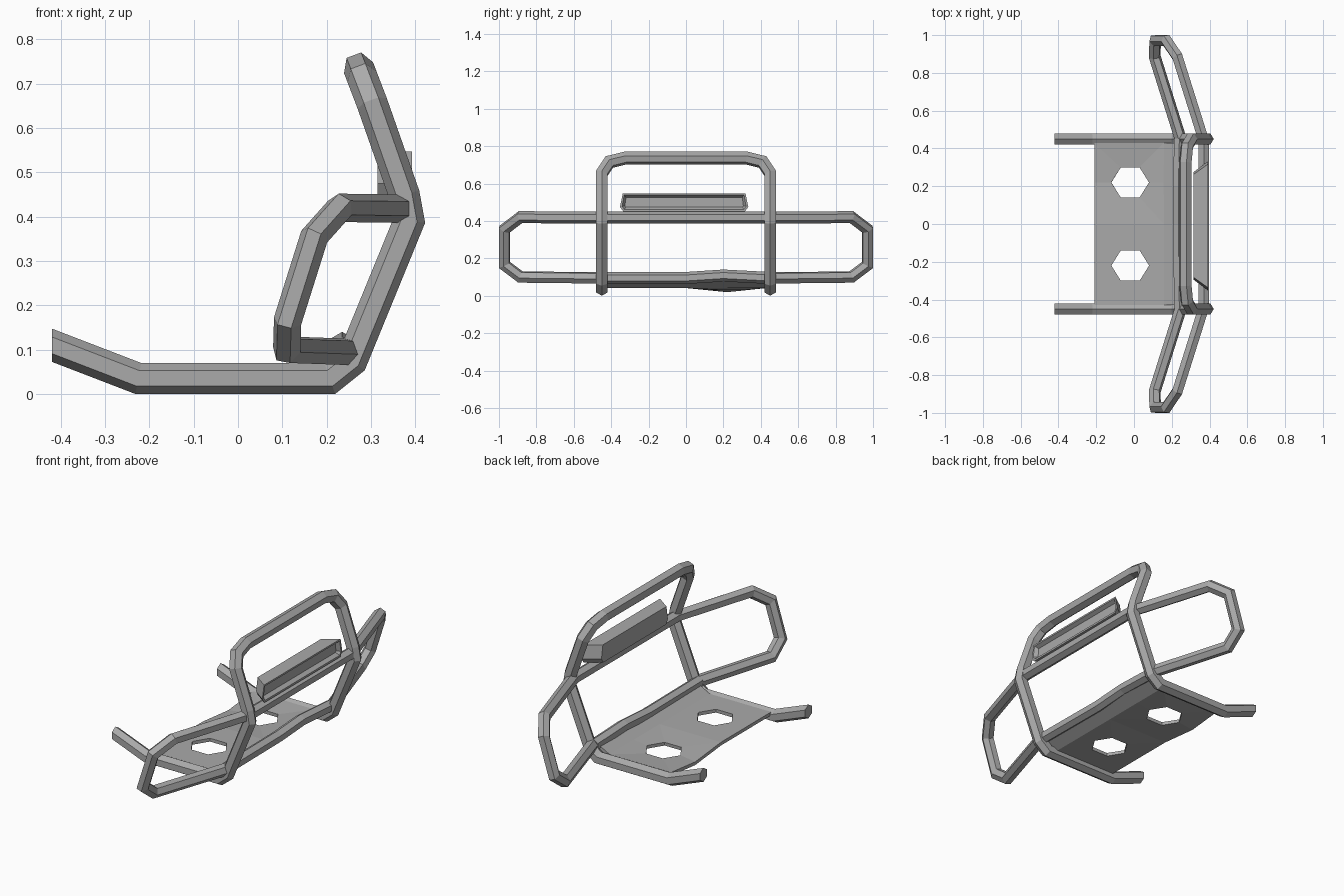
import bpy, bmesh, math
from mathutils import Vector

cube = bpy.data.objects.get("Cube")
if cube:
    bpy.data.objects.remove(cube, do_unlink=True)

steel = bpy.data.materials.new("grey steel")
steel.use_nodes = True
GREY = (0.40, 0.40, 0.40, 1)
steel.diffuse_color = GREY
steel.node_tree.nodes["Principled BSDF"].inputs["Base Color"].default_value = GREY


def finish(bm, name):
    bmesh.ops.recalc_face_normals(bm, faces=bm.faces)
    mesh = bpy.data.meshes.new(name)
    bm.to_mesh(mesh)
    bm.free()
    mesh.materials.append(steel)
    obj = bpy.data.objects.new(name, mesh)
    bpy.context.collection.objects.link(obj)
    return obj


def tube(name, path, radius, end_normal=None):
    """Six-sided tube with mitred bends; a ridge runs along its top."""
    pts = [Vector(p) for p in path]
    dirs = [(b - a).normalized() for a, b in zip(pts, pts[1:])]
    up = Vector((0, 0, 1))
    up = (up - dirs[0] * up.dot(dirs[0])).normalized()
    side = dirs[0].cross(up)
    angles = [math.radians(60 * i) for i in range(6)]
    ring = [pts[0] + radius * (math.cos(a) * up + math.sin(a) * side) for a in angles]
    bm = bmesh.new()
    rings = []
    for i, p in enumerate(pts):
        before, after = dirs[max(i - 1, 0)], dirs[min(i, len(dirs) - 1)]
        normal = before + after
        if end_normal and i in (0, len(pts) - 1):
            normal = Vector(end_normal)
        # slide the section along the incoming segment onto the mitre plane
        ring = [v + before * ((p - v).dot(normal) / before.dot(normal)) for v in ring]
        rings.append([bm.verts.new(v) for v in ring])
    for a, b in zip(rings, rings[1:]):
        for k in range(6):
            n = (k + 1) % 6
            bm.faces.new((a[k], a[n], b[n], b[k]))
    bm.faces.new(rings[0])
    bm.faces.new(rings[-1])
    return finish(bm, name)


# Main hoop: lower rails, uprights and the top bar in one bent tube
half = [(-0.42, 0.45, 0.11), (-0.225, 0.45, 0.035), (0.207, 0.45, 0.035),
        (0.257, 0.45, 0.075), (0.386, 0.45, 0.39), (0.375, 0.45, 0.45),
        (0.303, 0.45, 0.655), (0.28, 0.41, 0.715), (0.272, 0.325, 0.736)]
tube("main_hoop", half + [(x, -y, z) for x, y, z in reversed(half)], 0.035, (1, 0, 0))

# Side loops guarding the lamps
loop = [(0.37, 0.44, 0.418), (0.23, 0.885, 0.42), (0.172, 0.971, 0.355),
        (0.112, 0.971, 0.165), (0.11, 0.885, 0.1), (0.25, 0.44, 0.095)]
for side, s in (("left", 1), ("right", -1)):
    tube(f"side_loop_{side}", [(x, s * y, z) for x, y, z in loop], 0.032)

# Cross bars, the lower one slightly bowed
tube("upper_cross_bar", [(0.37, -0.45, 0.418), (0.37, 0.45, 0.418)], 0.032)
tube("lower_cross_bar", [(0.24, -0.45, 0.095), (0.235, 0, 0.095),
                         (0.235, 0.2, 0.108), (0.24, 0.45, 0.095)], 0.032)

# Skid plate: a ring of panels around each hexagonal hole, plus a raised lip
bm = bmesh.new()
REAR, FRONT, LEVEL = -0.21, 0.16, 0.05
for s in (1, -1):
    sag = 0.022 if s > 0 else 0.0
    hole = [(-0.12, 0.22), (-0.07, 0.3), (0.03, 0.3),
            (0.08, 0.22), (0.03, 0.14), (-0.07, 0.14)]
    rim = [(REAR, 0.22), (REAR, 0.43), (FRONT, 0.43),
           (FRONT, 0.22), (FRONT, 0), (REAR, 0)]
    inner = [bm.verts.new((x, s * y, LEVEL - sag / 2)) for x, y in hole]
    outer = [bm.verts.new((x, s * y, LEVEL - (sag if i == 0 else 0)))
             for i, (x, y) in enumerate(rim)]
    for i in range(6):
        n = (i + 1) % 6
        bm.faces.new((inner[i], inner[n], outer[n], outer[i]))
    lip = [bm.verts.new((0.235, s * y, 0.09)) for y in (0.43, 0.22, 0)]
    for i in range(2):
        bm.faces.new((outer[2 + i], outer[3 + i], lip[i + 1], lip[i]))
bmesh.ops.remove_doubles(bm, verts=bm.verts, dist=0.001)
plate = finish(bm, "skid_plate")
solid = plate.modifiers.new("thickness", "SOLIDIFY")
solid.thickness = 0.018
solid.offset = 0

# Light bar: tapered housing with a recessed front
bm = bmesh.new()
outline = [(-0.325, 0.45), (0.325, 0.45), (0.343, 0.475),
           (0.328, 0.547), (-0.328, 0.547), (-0.343, 0.475)]
front = [bm.verts.new((0.393, y - 0.01, z)) for y, z in outline]
back = [bm.verts.new((0.315, y * 0.83 - 0.01, z)) for y, z in outline]
for i in range(6):
    n = (i + 1) % 6
    bm.faces.new((front[i], front[n], back[n], back[i]))
bm.faces.new(back)
lens = bm.faces.new(front)
bmesh.ops.recalc_face_normals(bm, faces=bm.faces)
bmesh.ops.inset_region(bm, faces=[lens], thickness=0.012)
bmesh.ops.inset_region(bm, faces=[lens], thickness=0.015, depth=-0.02)
finish(bm, "light_bar")
